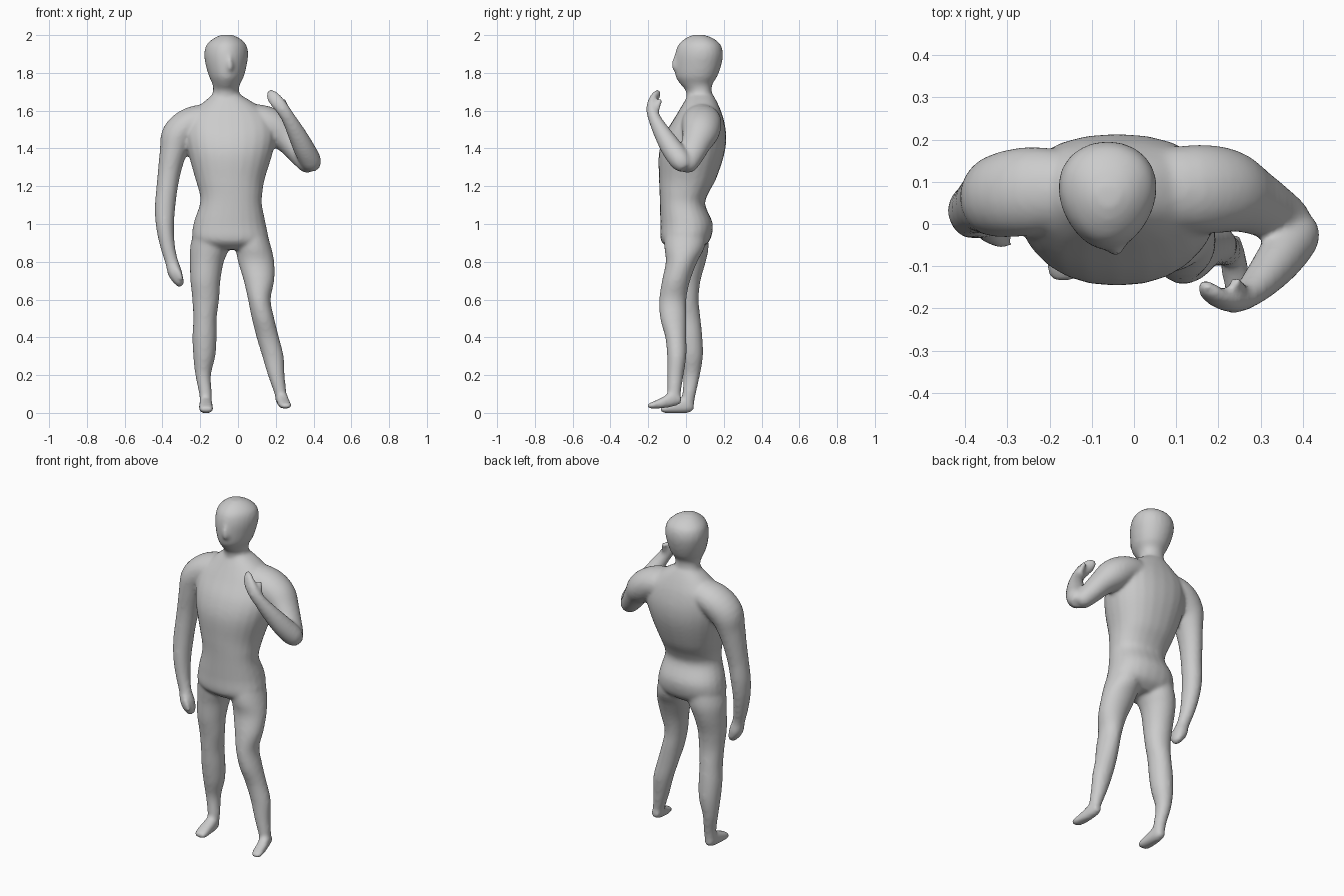
import bpy, bmesh, math
from mathutils import Vector

bm = bmesh.new()
SIDES, STEPS = 24, 4


def spline(rows):
    """Catmull-Rom interpolation of whole rows of numbers."""
    out = []
    for i in range(len(rows) - 1):
        a, b = rows[max(i - 1, 0)], rows[i]
        c, d = rows[i + 1], rows[min(i + 2, len(rows) - 1)]
        for s in range(STEPS):
            t = s / STEPS
            out.append([0.5 * (2*q + (r - p)*t + (2*p - 5*q + 4*r - u)*t*t + (3*q - p - 3*r + u)*t**3)
                        for p, q, r, u in zip(a, b, c, d)])
    return out + [list(rows[-1])]


def skin(rings):
    loops = [[bm.verts.new(p) for p in ring] for ring in rings]
    for a, b in zip(loops, loops[1:]):
        for i in range(SIDES):
            j = (i + 1) % SIDES
            bm.faces.new((a[i], a[j], b[j], b[i]))
    bm.faces.new(loops[0][::-1])
    bm.faces.new(loops[-1])


def circle(power=2.0):
    for i in range(SIDES):
        t = 2 * math.pi * i / SIDES
        c, s = math.cos(t), math.sin(t)
        yield (math.copysign(abs(c) ** (2 / power), c), math.copysign(abs(s) ** (2 / power), s))


def stack(rows, power=2.0, egg=0.0, along_y=False):
    """Rows: level, then min/max of the two section axes."""
    rings = []
    for h, u0, u1, v0, v1 in spline(rows):
        ring = []
        for c, s in circle(power):
            u = (u0 + u1) / 2 + (u1 - u0) / 2 * c * (1 + egg * s)
            v = (v0 + v1) / 2 + (v1 - v0) / 2 * s
            ring.append((u, h, v) if along_y else (u, v, h))
        rings.append(ring)
    skin(rings)


def limb(rows):
    """Rows: centre x, y, z, radius towards y, radius across."""
    pts = spline(rows)
    rings = []
    for i, (x, y, z, ru, rv) in enumerate(pts):
        t = (Vector(pts[min(i + 1, len(pts) - 1)][:3]) - Vector(pts[max(i - 1, 0)][:3])).normalized()
        u = Vector((0, 1, 0))
        u = (u - t * u.dot(t)).normalized()
        v = t.cross(u)
        rings.append([Vector((x, y, z)) + u * ru * c + v * rv * s for c, s in circle()])
    skin(rings)


# Head and neck
stack([(1.62, -.155, .03, .0, .155), (1.70, -.132, .006, .0, .137), (1.74, -.135, .01, -.03, .14),
       (1.78, -.152, .03, -.055, .165), (1.84, -.17, .045, -.062, .187), (1.90, -.178, .053, -.058, .196),
       (1.95, -.165, .042, -.04, .183), (1.985, -.125, .005, .0, .14), (2.002, -.085, -.035, .04, .09)],
      egg=0.15)
# Nose
stack([(1.92, -.052, -.038, -.05, 0), (1.86, -.062, -.025, -.075, 0),
       (1.825, -.064, -.02, -.074, 0), (1.80, -.05, -.035, -.055, 0)])

# Torso
stack([(.865, -.14, .06, -.08, .07), (.91, -.235, .155, -.132, .125), (1.0, -.236, .147, -.136, .142),
       (1.10, -.203, .127, -.138, .102), (1.16, -.203, .129, -.14, .117), (1.24, -.226, .142, -.143, .16),
       (1.37, -.262, .182, -.144, .203), (1.47, -.28, .2, -.115, .213), (1.56, -.27, .18, -.062, .198),
       (1.63, -.2, .1, -.02, .172), (1.68, -.14, .02, .01, .146)], power=2.25)

# Standing leg
stack([(.98, -.23, -.05, -.11, .11), (.88, -.253, -.045, -.10, .12), (.8, -.255, -.075, -.09, .105),
       (.7, -.252, -.093, -.085, .077), (.6, -.242, -.1, -.07, .067), (.5, -.237, -.113, -.06, .077),
       (.4, -.241, -.113, -.05, .087), (.3, -.237, -.12, -.035, .09), (.2, -.226, -.143, -.015, .074),
       (.1, -.206, -.138, -.02, .052), (.03, -.2, -.14, -.03, .04)])
# Forward leg
stack([(.98, -.04, .145, -.11, .11), (.88, -.015, .175, -.115, .10), (.8, .0, .192, -.107, .06),
       (.7, .03, .192, -.127, .022), (.6, .053, .173, -.142, .002), (.5, .073, .192, -.137, .002),
       (.4, .098, .217, -.11, .002), (.3, .128, .242, -.1, .002), (.2, .158, .247, -.1, -.013),
       (.1, .193, .257, -.1, -.028), (.055, .2, .258, -.1, -.035)])
# Feet
stack([(.04, -.19, -.15, .015, .05), (.01, -.202, -.138, .0, .09), (-.06, -.207, -.133, -.002, .066),
       (-.115, -.205, -.13, .0, .042), (-.135, -.19, -.145, .008, .03)], 2.4, along_y=True)
stack([(-.025, .21, .25, .052, .085), (-.065, .203, .262, .034, .115), (-.13, .21, .276, .024, .08),
       (-.185, .222, .283, .022, .056), (-.205, .235, .272, .03, .045)], 2.4, along_y=True)

# Hanging arm, hand and thumb
limb([(-.12, .08, 1.56, .09, .08), (-.24, .078, 1.535, .105, .087), (-.315, .068, 1.47, .1, .09),
      (-.343, .058, 1.38, .085, .072), (-.363, .05, 1.28, .07, .061), (-.377, .04, 1.18, .061, .056),
      (-.387, .032, 1.08, .059, .054), (-.386, .02, .98, .054, .047), (-.372, .008, .88, .043, .039),
      (-.351, -.002, .8, .034, .035), (-.333, -.006, .74, .044, .038), (-.31, -.008, .69, .036, .025),
      (-.3, -.008, .67, .015, .012)])
limb([(-.345, -.02, .79, .015, .015), (-.318, -.04, .745, .017, .017), (-.298, -.043, .705, .013, .013)])

# Raised arm: upper arm, then forearm with curled hand and thumb
limb([(.02, .08, 1.56, .09, .08), (.14, .083, 1.54, .105, .087), (.22, .078, 1.49, .1, .09),
      (.28, .055, 1.43, .08, .071), (.335, .025, 1.36, .067, .059), (.375, 0, 1.312, .055, .05),
      (.392, -.012, 1.29, .03, .03)])
limb([(.398, .0, 1.295, .035, .035), (.386, -.025, 1.33, .056, .056), (.35, -.075, 1.4, .057, .056),
      (.31, -.125, 1.48, .046, .048), (.27, -.165, 1.555, .034, .038), (.235, -.181, 1.61, .03, .036),
      (.2, -.175, 1.655, .022, .038), (.172, -.153, 1.685, .019, .03), (.158, -.137, 1.692, .012, .015)])
limb([(.258, -.165, 1.58, .018, .018), (.25, -.15, 1.625, .016, .016), (.238, -.135, 1.66, .013, .013)])

# Fuse all the parts into one smooth body
bmesh.ops.recalc_face_normals(bm, faces=bm.faces)
mesh = bpy.data.meshes.new("human_body")
bm.to_mesh(mesh)
bm.free()
body = bpy.data.objects.new("human_body", mesh)
bpy.context.collection.objects.link(body)
remesh = body.modifiers.new("fuse", 'REMESH')
remesh.mode = 'VOXEL'
remesh.voxel_size = 0.01
remesh.use_smooth_shade = True
soften = body.modifiers.new("soften", 'SMOOTH')
soften.factor = 0.5
soften.iterations = 8
